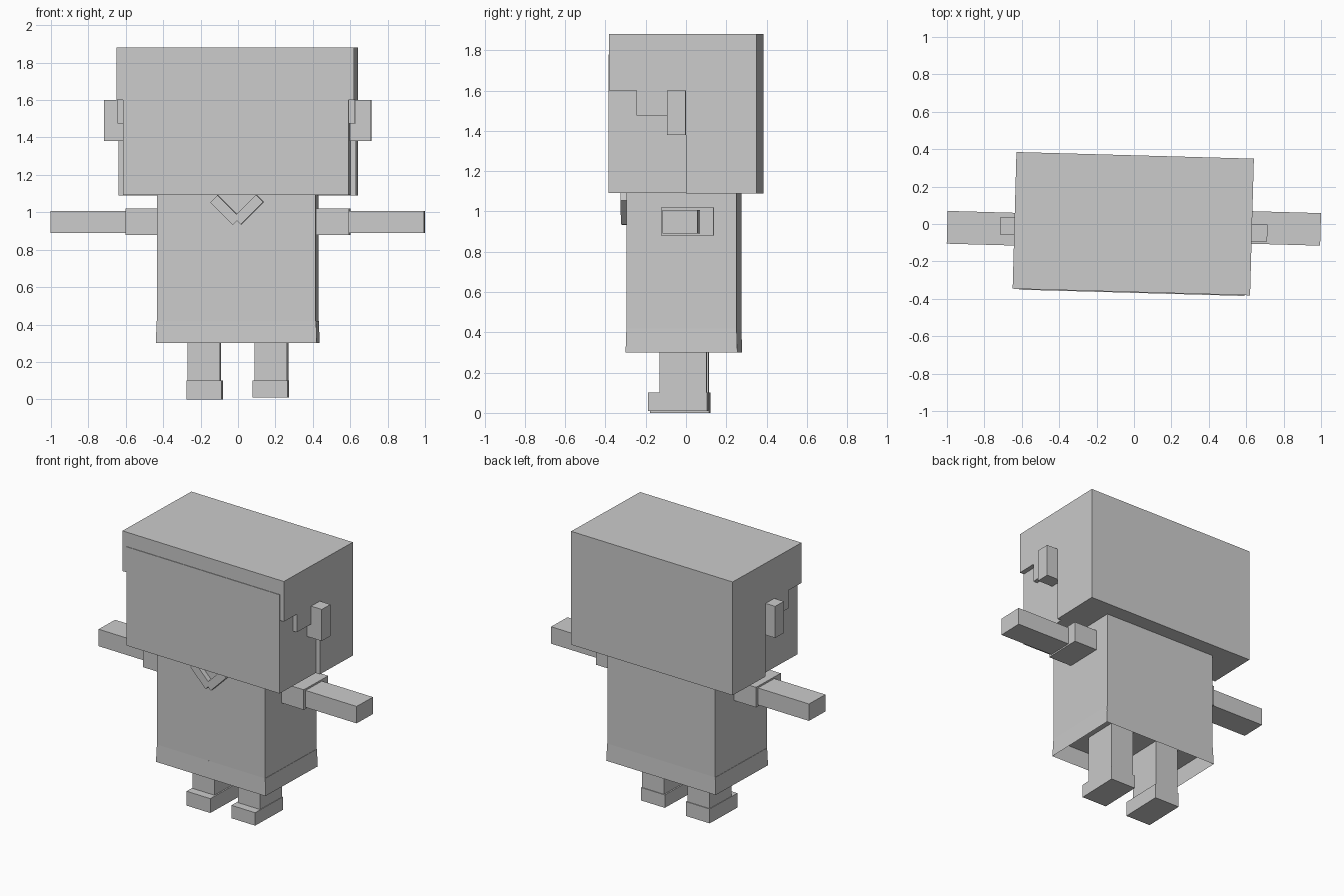
import bpy
import bmesh
from math import radians
from mathutils import Matrix, Vector

cube = bpy.data.objects.get("Cube")
if cube:
    bpy.data.objects.remove(cube, do_unlink=True)

# The whole figure is turned very slightly about the vertical
TURN = Matrix.Rotation(radians(-1.6), 4, 'Z')

grey = bpy.data.materials.new("plain_grey")
grey.use_nodes = True
COLOUR = (0.6, 0.6, 0.6, 1)
grey.diffuse_color = COLOUR
grey.node_tree.nodes["Principled BSDF"].inputs["Base Color"].default_value = COLOUR


def finish(name, bm):
    bmesh.ops.recalc_face_normals(bm, faces=bm.faces)
    bm.transform(TURN)
    mesh = bpy.data.meshes.new(name)
    bm.to_mesh(mesh)
    bm.free()
    mesh.materials.append(grey)
    obj = bpy.data.objects.new(name, mesh)
    bpy.context.collection.objects.link(obj)
    return obj


def box_mesh(x, y, z, tilt=0):
    """Box from (low, high) ranges, optionally tilted about its own y axis."""
    bm = bmesh.new()
    centre = Vector([sum(r) / 2 for r in (x, y, z)])
    size = [r[1] - r[0] for r in (x, y, z)]
    place = (Matrix.Translation(centre)
             @ Matrix.Rotation(radians(tilt), 4, 'Y')
             @ Matrix.Diagonal((*size, 1)))
    bmesh.ops.create_cube(bm, size=1, matrix=place)
    return bm


def box(name, x, y, z, tilt=0):
    return finish(name, box_mesh(x, y, z, tilt))


# Hair: stepped side profile extruded across the head
bm = bmesh.new()
profile = [(-0.364, 1.6), (-0.227, 1.6), (-0.227, 1.475), (0.018, 1.475),
           (0.018, 1.09), (0.367, 1.09), (0.367, 1.88), (-0.364, 1.88)]
side = bm.faces.new([bm.verts.new((-0.639, y, z)) for y, z in profile])
ext = bmesh.ops.extrude_face_region(bm, geom=[side])
bmesh.ops.translate(bm, vec=(1.27, 0, 0),
                    verts=[g for g in ext["geom"] if isinstance(g, bmesh.types.BMVert)])
finish("hair", bm)

# Head, just proud of the hair at the front
box("head", (-0.605, 0.6), (-0.368, 0.1), (1.092, 1.78))

# Body: hollow hem that flares a little at the bottom
bm = box_mesh((-0.425, 0.423), (-0.284, 0.263), (0.42, 1.092))
low = min(bm.faces, key=lambda f: f.calc_center_median().z)
hem = bmesh.ops.extrude_face_region(bm, geom=[low])
bmesh.ops.delete(bm, geom=[low], context='FACES_ONLY')
rim = [g for g in hem["geom"] if isinstance(g, bmesh.types.BMVert)]
bmesh.ops.translate(bm, vec=(0, 0, -0.12), verts=rim)
bmesh.ops.scale(bm, vec=(1.015, 1.015, 1), verts=rim)
bmesh.ops.recalc_face_normals(bm, faces=bm.faces)
low = min(bm.faces, key=lambda f: f.calc_center_median().z)
bmesh.ops.inset_region(bm, faces=[low], thickness=0.006)
bmesh.ops.translate(bm, vec=(0, 0, 0.12), verts=low.verts)
finish("body", bm)

# Collar: two crossed strips under the chin
box("collar_right", (-0.145, 0.025), (-0.318, -0.27), (0.985, 1.04), tilt=45)
box("collar_left", (-0.02, 0.15), (-0.322, -0.27), (0.987, 1.042), tilt=-45)

# Paired parts
for name, s, arm_y, sleeve_y in (("left", 1, (-0.088, 0.086), (-0.108, 0.152)),
                                 ("right", -1, (-0.133, 0.042), (-0.2, 0.062))):
    def span(a, b):
        return tuple(sorted((a * s, b * s)))

    box("ear_" + name, span(0.6, 0.714), (-0.075, 0.018), (1.38, 1.6))
    box("sleeve_" + name, span(0.4, 0.597), sleeve_y, (0.88, 1.02))
    box("forearm_" + name, span(0.5, 0.998), arm_y, (0.89, 1.008))
    box("leg_" + name, span(0.093, 0.266), (-0.125, 0.108), (0.05, 0.425))
    box("shoe_" + name, span(0.083, 0.27), (-0.182, 0.113), (0.005 + s * 0.005, 0.1))
